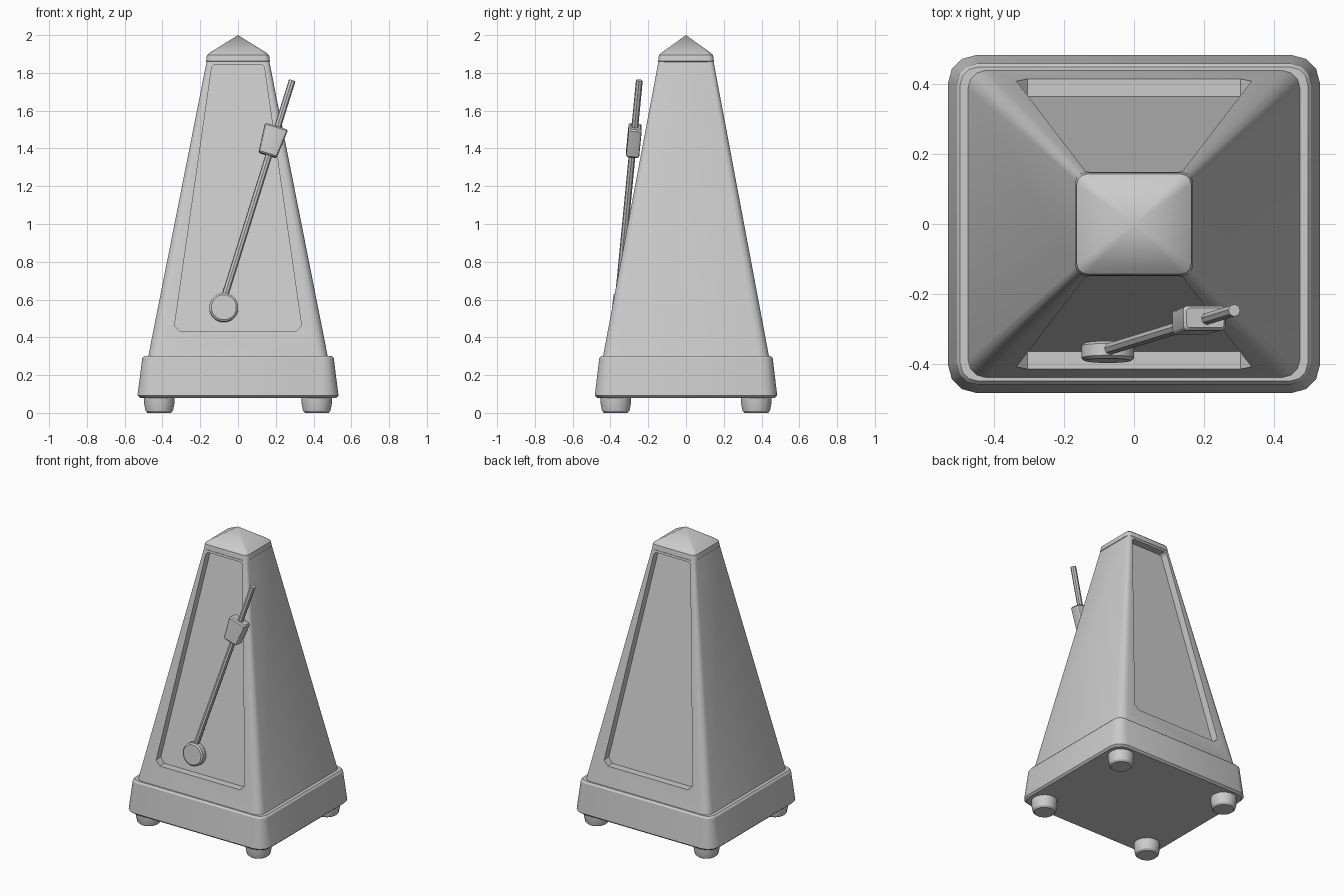
import bpy, bmesh, math
from mathutils import Vector

if "Cube" in bpy.data.objects:
    bpy.data.objects.remove(bpy.data.objects["Cube"])


def finish(name, bm, smooth=True):
    bmesh.ops.recalc_face_normals(bm, faces=bm.faces)
    me = bpy.data.meshes.new(name)
    bm.to_mesh(me)
    bm.free()
    ob = bpy.data.objects.new(name, me)
    bpy.context.collection.objects.link(ob)
    if smooth:
        shade(ob)
    return ob


def activate(ob):
    bpy.ops.object.select_all(action='DESELECT')
    ob.select_set(True)
    bpy.context.view_layer.objects.active = ob


def shade(ob):
    activate(ob)
    bpy.ops.object.shade_smooth_by_angle(angle=math.radians(30))


def rounded_rect(hx, hy, r, z, seg=3):
    pts = []
    for i, (sx, sy) in enumerate([(1, 1), (-1, 1), (-1, -1), (1, -1)]):
        for k in range(seg + 1):
            a = math.radians(90) * (i + k / seg)
            pts.append((sx * (hx - r) + r * math.cos(a), sy * (hy - r) + r * math.sin(a), z))
    return pts


def circle(r, z, n):
    return [(r * math.cos(2 * math.pi * (k + .5) / n), r * math.sin(2 * math.pi * (k + .5) / n), z)
            for k in range(n)]


def loft(rings, apex=None):
    bm = bmesh.new()
    loops = [[bm.verts.new(p) for p in ring] for ring in rings]
    n = len(loops[0])
    for a, b in zip(loops, loops[1:]):
        for k in range(n):
            bm.faces.new((a[k], a[(k + 1) % n], b[(k + 1) % n], b[k]))
    bm.faces.new(loops[0][::-1])
    if apex:
        tip = bm.verts.new(apex)
        for k in range(n):
            bm.faces.new((loops[-1][k], loops[-1][(k + 1) % n], tip))
    else:
        bm.faces.new(loops[-1])
    return bm


def orient(ob, location, axis):
    ob.location = location
    ob.rotation_euler = Vector(axis).to_track_quat('Z', 'Y').to_euler()


# Base plinth with rounded corners and softened rims
finish("base", loft([rounded_rect(*s) for s in [
    (0.52, 0.47, 0.075, 0.08), (0.532, 0.483, 0.08, 0.092),
    (0.507, 0.459, 0.06, 0.29), (0.497, 0.449, 0.05, 0.302)]]))

# Tapered body
body = finish("body", loft([rounded_rect(*s) for s in [
    (0.477, 0.441, 0.05, 0.29), (0.165, 0.145, 0.022, 1.865)]]), smooth=False)


# Recessed panels, front and back
def face_y(z):
    return 0.441 - (z - 0.29) * 0.296 / 1.575


half = [(0.305, 0.43), (0.336, 0.462), (0.139, 1.83), (0.125, 1.845)]
outline = half + [(-x, z) for x, z in reversed(half)]
for side in (-1, 1):
    cutter = finish("panel_cutter", loft([
        [(x, side * (face_y(z) + d), z) for x, z in outline] for d in (-0.05, 0.1)]), smooth=False)
    cutter.hide_render = True
    mod = body.modifiers.new("recess", 'BOOLEAN')
    mod.object = cutter
    mod.solver = 'EXACT'
    activate(body)
    bpy.ops.object.modifier_apply(modifier=mod.name)
    bpy.data.objects.remove(cutter)
shade(body)

# Pyramid cap
finish("cap", loft([rounded_rect(*s) for s in [
    (0.16, 0.14, 0.025, 1.852), (0.169, 0.148, 0.03, 1.862),
    (0.164, 0.143, 0.03, 1.895), (0.148, 0.128, 0.025, 1.908)]], apex=(0, 0, 2.0)))

# Four feet
for sx in (-1, 1):
    for sy in (-1, 1):
        foot = finish("foot", loft([circle(r, z, 16) for r, z in [
            (0.064, 0), (0.074, 0.01), (0.082, 0.05), (0.082, 0.085)]]))
        foot.location = (sx * 0.417, sy * 0.372, 0)

# Pendulum rod
low, high = Vector((-0.085, -0.362, 0.57)), Vector((0.287, -0.247, 1.76))
along = high - low
rod = finish("pendulum_rod", loft([circle(0.018, z, 8) for z in (0, along.length)]))
orient(rod, low, along)

# Pivot disc
disc = finish("pivot_disc", loft([circle(r, z, 16) for r, z in [
    (0.067, -0.025), (0.077, -0.017), (0.077, 0.017), (0.067, 0.025)]]))
orient(disc, (-0.075, -0.366, 0.557), (0, -1, 0.1))

# Sliding weight, wider toward the top of the rod
weight = finish("sliding_weight", loft([rounded_rect(*s) for s in [
    (0.044, 0.028, 0.01, -0.08), (0.051, 0.035, 0.012, -0.072),
    (0.063, 0.035, 0.012, 0.072), (0.056, 0.028, 0.01, 0.08)]]))
z_axis = along.normalized()
x_axis = Vector((0, 1, 0)).cross(z_axis).normalized()
y_axis = z_axis.cross(x_axis)
basis = weight.rotation_euler.to_matrix()
for i, axis in enumerate((x_axis, y_axis, z_axis)):
    basis.col[i] = axis
weight.rotation_euler = basis.to_euler()
weight.location = (0.18, -0.276, 1.44)
